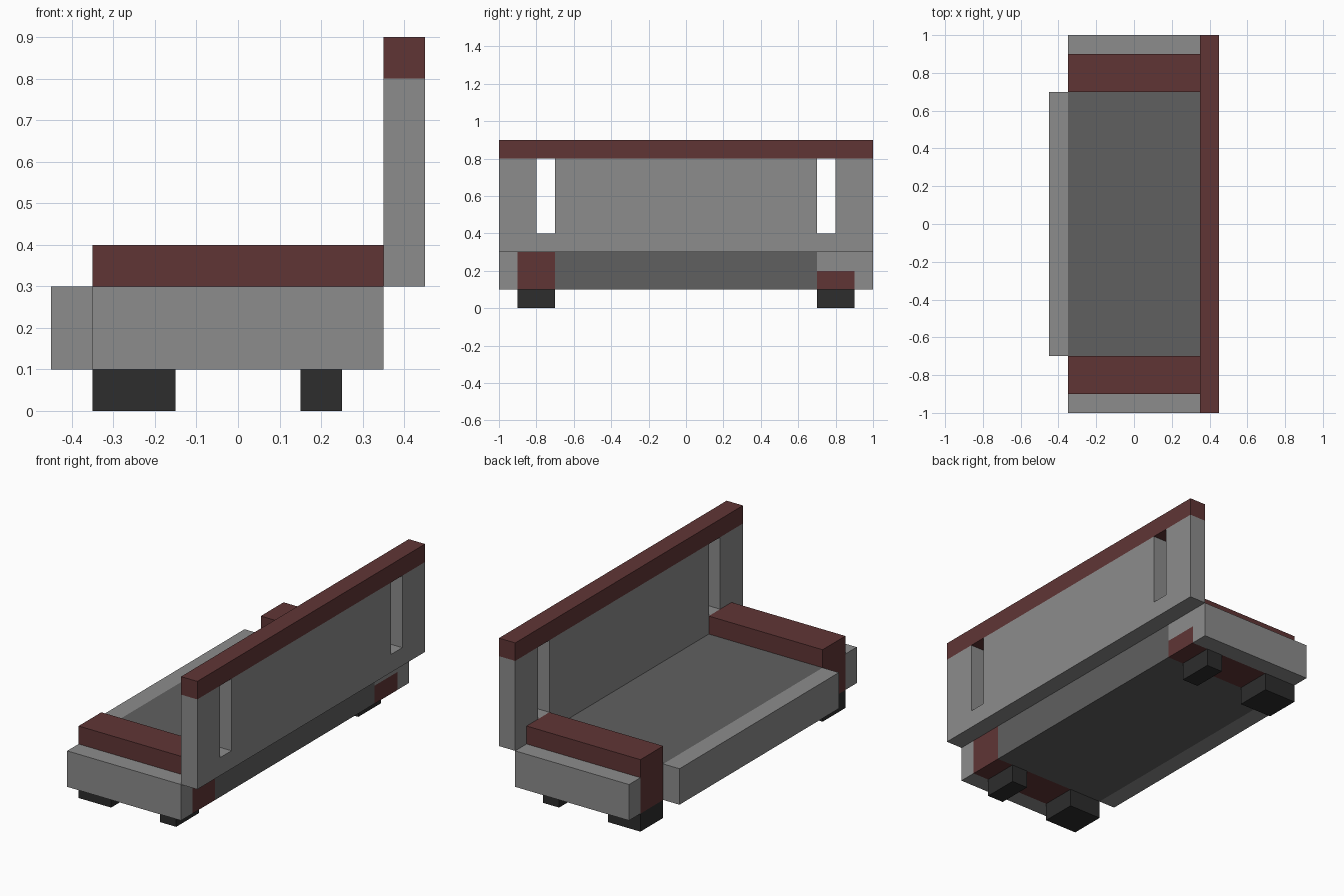
import bpy
import bmesh

cube = bpy.data.objects.get("Cube")
if cube:
    bpy.data.objects.remove(cube, do_unlink=True)


def material(name, color):
    mat = bpy.data.materials.new(name)
    mat.use_nodes = True
    mat.diffuse_color = (*color, 1)
    bsdf = next(n for n in mat.node_tree.nodes if n.type == 'BSDF_PRINCIPLED')
    bsdf.inputs["Base Color"].default_value = (*color, 1)
    bsdf.inputs["Roughness"].default_value = 0.9
    return mat


GREY = material("light grey", (0.262, 0.262, 0.262))
DARK = material("dark grey", (0.117, 0.117, 0.117))
RED = material("dark red", (0.117, 0.036, 0.036))
BLACK = material("black", (0.026, 0.026, 0.026))


def finish(name, bm, *mats):
    bmesh.ops.recalc_face_normals(bm, faces=bm.faces)
    mesh = bpy.data.meshes.new(name)
    bm.to_mesh(mesh)
    bm.free()
    for mat in mats:
        mesh.materials.append(mat)
    obj = bpy.data.objects.new(name, mesh)
    bpy.context.collection.objects.link(obj)
    return obj


def box_mesh(x, y, z):
    bm = bmesh.new()
    bmesh.ops.create_cube(bm, size=1)
    for v in bm.verts:
        v.co = [r[0] if c < 0 else r[1] for r, c in zip((x, y, z), v.co)]
    return bm


def box(name, x, y, z, mat):
    return finish(name, box_mesh(x, y, z), mat)


# Seat and front board
box("seat", (-0.35, 0.35), (-0.7, 0.7), (0.1, 0.3), DARK)
box("front_board", (-0.45, -0.35), (-0.7, 0.7), (0.1, 0.3), GREY)

# Backrest: one outline with two slots open at the top, closed by the rail
half = [(1.0, 0.3), (1.0, 0.8), (0.8, 0.8), (0.8, 0.4), (0.7, 0.4), (0.7, 0.8)]
outline = half + [(-y, z) for y, z in reversed(half)]
bm = bmesh.new()
face = bm.faces.new([bm.verts.new((0.35, y, z)) for y, z in outline])
ext = bmesh.ops.extrude_face_region(bm, geom=[face])
bmesh.ops.translate(bm, vec=(0.1, 0, 0),
                    verts=[g for g in ext["geom"] if isinstance(g, bmesh.types.BMVert)])
finish("backrest", bm, GREY)
box("top_rail", (0.35, 0.45), (-1, 1), (0.8, 0.9), RED)

# Arms, side boards and feet at both ends
for side, label in ((-1, "near"), (1, "far")):
    inner = sorted((side * 0.7, side * 0.9))
    outer = sorted((side * 0.9, side * 1.0))
    arm = box_mesh((-0.35, 0.35), inner, (0.1, 0.4))
    if side > 0:
        # Grey patch on the rear end of the far arm
        for z in (0.2, 0.3):
            bmesh.ops.bisect_plane(arm, geom=arm.verts[:] + arm.edges[:] + arm.faces[:],
                                   plane_co=(0, 0, z), plane_no=(0, 0, 1))
        for f in arm.faces:
            c = f.calc_center_median()
            f.material_index = int(c.x > 0.34 and 0.2 < c.z < 0.3)
    finish(label + "_arm", arm, RED, GREY)
    box(label + "_side_board", (-0.35, 0.35), outer, (0.1, 0.3), GREY)
    box(label + "_front_foot", (-0.35, -0.15), inner, (0, 0.1), BLACK)
    box(label + "_rear_foot", (0.15, 0.25), inner, (0, 0.1), BLACK)
